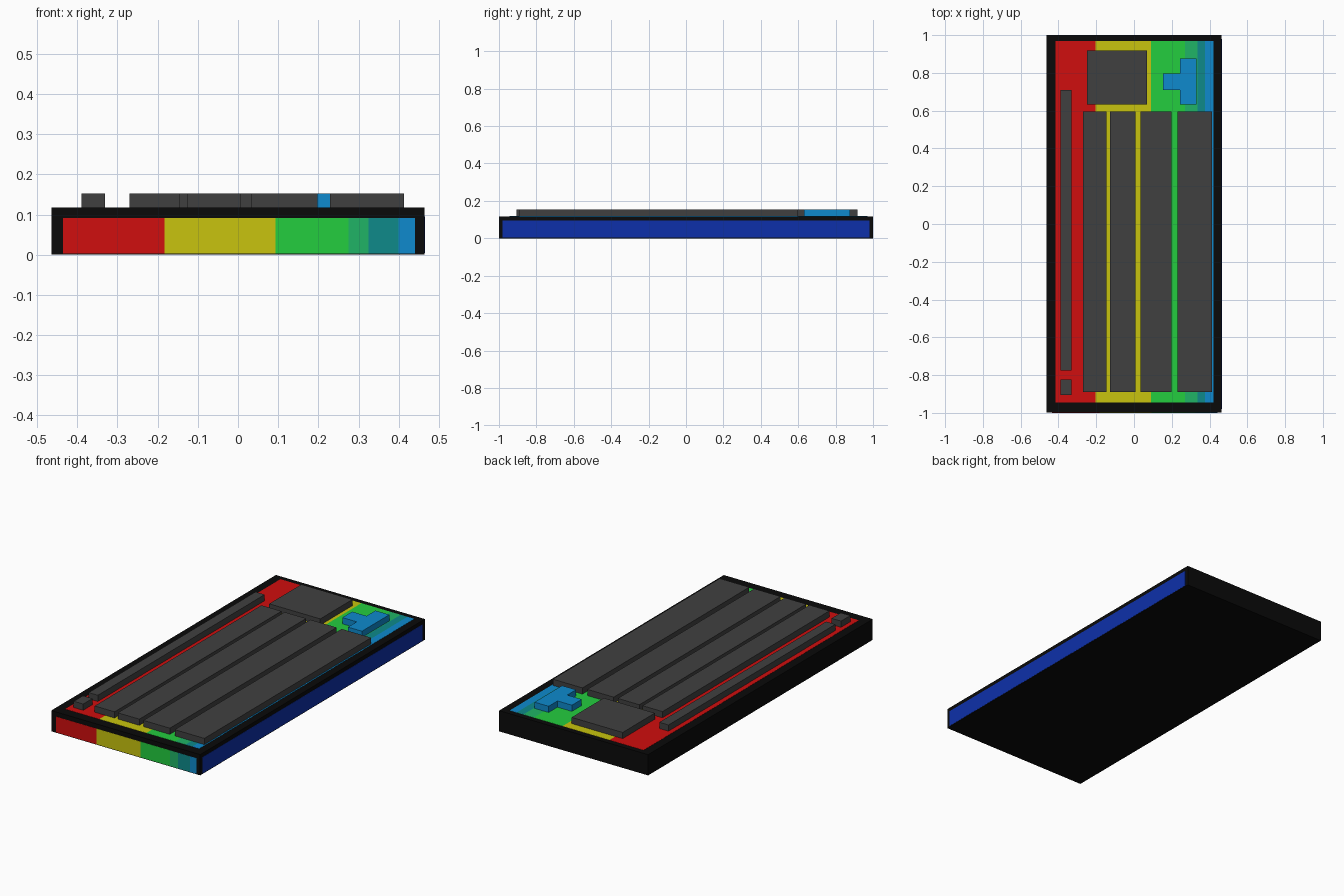
import bpy, bmesh

if "Cube" in bpy.data.objects:
    bpy.data.objects.remove(bpy.data.objects["Cube"])


def srgb(r, g, b):
    lin = [(c / 255 / 12.92 if c <= 10 else ((c / 255 + 0.055) / 1.055) ** 2.4) for c in (r, g, b)]
    return (*lin, 1.0)


def material(name, *rgb):
    m = bpy.data.materials.new(name)
    m.diffuse_color = srgb(*rgb)
    m.use_nodes = True
    m.node_tree.nodes["Principled BSDF"].inputs["Base Color"].default_value = m.diffuse_color
    return m


black = material("black", 10, 10, 10)
grey = material("dark_grey", 64, 64, 64)
navy = material("navy", 13, 48, 170)
red = material("red", 208, 14, 14)
yellow = material("yellow", 200, 196, 14)
green = material("green", 35, 205, 62)
sea = material("sea_green", 32, 180, 102)
teal = material("teal", 14, 138, 138)
blue = material("blue", 14, 138, 205)


def prism(name, outline, z0, z1, mat):
    """Extrude a flat xy outline from z0 to z1."""
    bm = bmesh.new()
    face = bm.faces.new([bm.verts.new((x, y, z0)) for x, y in outline])
    ext = bmesh.ops.extrude_face_region(bm, geom=[face])
    verts = [g for g in ext["geom"] if isinstance(g, bmesh.types.BMVert)]
    bmesh.ops.translate(bm, verts=verts, vec=(0, 0, z1 - z0))
    bmesh.ops.recalc_face_normals(bm, faces=bm.faces)
    mesh = bpy.data.meshes.new(name)
    bm.to_mesh(mesh)
    bm.free()
    mesh.materials.append(mat)
    ob = bpy.data.objects.new(name, mesh)
    bpy.context.collection.objects.link(ob)
    return ob


def box(name, x0, x1, y0, y1, z0, z1, mat):
    return prism(name, [(x0, y0), (x1, y0), (x1, y1), (x0, y1)], z0, z1, mat)


W, H, TOP = 0.464, 0.117, 0.153
T = 0.001  # thickness of painted plates

# Slab body
box("body", -W, W, -0.999, 1.0, 0, H, black)

# Colour bands on the top and front
colours = [red, yellow, green, sea, teal, blue]
top_x = [-0.415, -0.203, 0.09, 0.27, 0.335, 0.377, 0.42]
front_x = [-0.435, -0.183, 0.093, 0.275, 0.325, 0.40, 0.441]
for i, mat in enumerate(colours):
    box(f"top_band_{mat.name}", top_x[i], top_x[i + 1], -0.945, 0.97, H - T, H + T, mat)
    box(f"front_band_{mat.name}", front_x[i], front_x[i + 1], -1.0, -0.998, 0.003, 0.091, mat)

# Navy panel on the right side
box("side_panel", W - T, W + T, -0.98, 0.98, 0.004, 0.095, navy)

# Long raised plates
for i, (x0, x1) in enumerate([(-0.27, -0.146), (-0.126, 0.008), (0.034, 0.198), (0.229, 0.413)]):
    box(f"long_plate_{i + 1}", x0, x1, -0.89, 0.595, H - 0.003, TOP, grey)

# Narrow bar with its end block, and the wide plate at the back
box("narrow_bar", -0.388, -0.331, -0.775, 0.71, H - 0.003, TOP, grey)
box("end_block", -0.39, -0.331, -0.905, -0.823, H - 0.003, TOP, grey)
box("wide_plate", -0.248, 0.07, 0.632, 0.918, H - 0.003, TOP, grey)

# T-shaped blue block
prism("t_block", [(0.153, 0.71), (0.243, 0.71), (0.243, 0.632), (0.33, 0.632),
                  (0.33, 0.876), (0.243, 0.876), (0.243, 0.797), (0.153, 0.797)],
      H - 0.003, TOP, blue)
